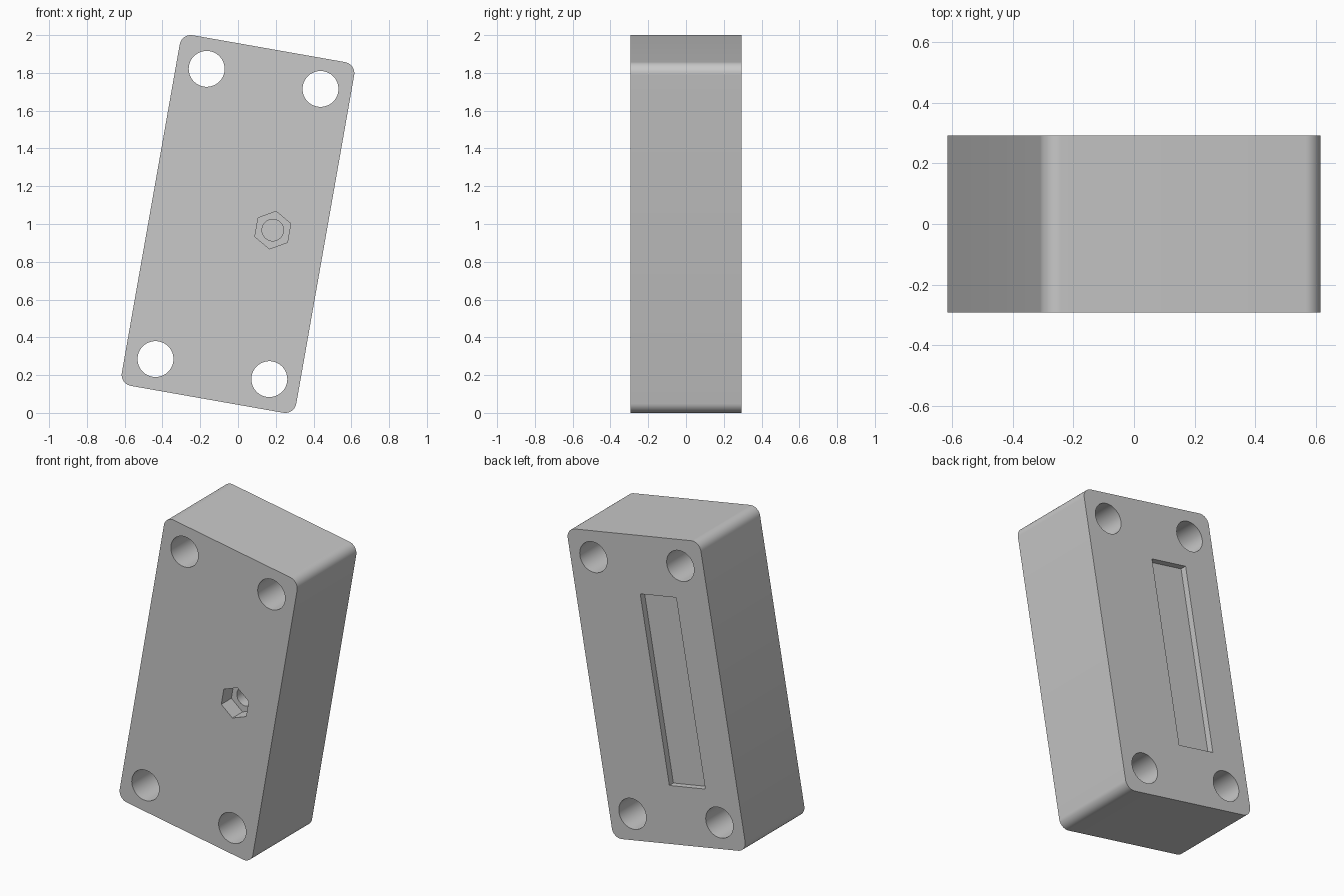
import bpy
import bmesh
from math import radians, sin, cos, tau, pi

if "Cube" in bpy.data.objects:
    bpy.data.objects.remove(bpy.data.objects["Cube"], do_unlink=True)

WIDTH, HEIGHT, DEPTH, CORNER = 0.938, 1.885, 0.586, 0.06
FRONT, BACK = -DEPTH / 2, DEPTH / 2
TILT = radians(10)

grey = bpy.data.materials.new("plain grey")
grey.use_nodes = True
grey.diffuse_color = (0.58, 0.58, 0.58, 1)
grey.node_tree.nodes["Principled BSDF"].inputs["Base Color"].default_value = grey.diffuse_color


def arc(cx, cz, radius, count, start=0.0, sweep=tau):
    """Points on an arc; a full sweep leaves out the repeated end point."""
    steps = count if sweep == tau else count - 1
    return [(cx + radius * cos(start + sweep * i / steps),
             cz + radius * sin(start + sweep * i / steps)) for i in range(count)]


def rectangle(cx, cz, w, h):
    return [(cx + sx * w / 2, cz + sz * h / 2)
            for sx, sz in ((-1, -1), (1, -1), (1, 1), (-1, 1))]


def prism(name, outline, y0, y1):
    """Extrude an x-z outline from y0 to y1."""
    bm = bmesh.new()
    base = bm.faces.new([bm.verts.new((x, y0, z)) for x, z in outline])
    extruded = bmesh.ops.extrude_face_region(bm, geom=[base], use_keep_orig=True)
    moved = [g for g in extruded["geom"] if isinstance(g, bmesh.types.BMVert)]
    bmesh.ops.translate(bm, verts=moved, vec=(0, y1 - y0, 0))
    bmesh.ops.recalc_face_normals(bm, faces=bm.faces)
    mesh = bpy.data.meshes.new(name)
    bm.to_mesh(mesh)
    bm.free()
    mesh.materials.append(grey)
    obj = bpy.data.objects.new(name, mesh)
    bpy.context.collection.objects.link(obj)
    return obj


# Block with rounded upright corners
outline = []
for k, (sx, sz) in enumerate(((1, 1), (-1, 1), (-1, -1), (1, -1))):
    outline += arc(sx * (WIDTH / 2 - CORNER), sz * (HEIGHT / 2 - CORNER),
                   CORNER, 13, k * pi / 2, pi / 2)
block = prism("block", outline, FRONT, BACK)

# Through holes in the four corners
cutters = [prism("corner_hole_cutter", arc(sx * 0.306, sz * 0.78, 0.095, 64),
                 FRONT - 0.1, BACK + 0.1)
           for sx in (-1, 1) for sz in (-1, 1)]

# Nut pocket with a blind bore in the front, shallow slot in the back
cutters += [
    prism("nut_pocket_cutter", arc(0.187, 0, 0.101, 6, pi / 2), FRONT - 0.1, FRONT + 0.1),
    prism("bore_cutter", arc(0.187, 0, 0.057, 48), FRONT - 0.1, FRONT + 0.4),
    prism("slot_cutter", rectangle(-0.115, 0, 0.253, 1.164), BACK - 0.04, BACK + 0.1),
]

bpy.ops.object.select_all(action="DESELECT")
bpy.context.view_layer.objects.active = block
block.select_set(True)
for cutter in cutters:
    cut = block.modifiers.new(cutter.name, "BOOLEAN")
    cut.operation = "DIFFERENCE"
    cut.solver = "EXACT"
    cut.object = cutter
    bpy.ops.object.modifier_apply(modifier=cut.name)
    bpy.data.objects.remove(cutter, do_unlink=True)

# Lean the block sideways and stand it on the ground
block.rotation_euler.y = TILT
block.location.z = 1
bpy.ops.object.shade_smooth_by_angle(angle=radians(30))
